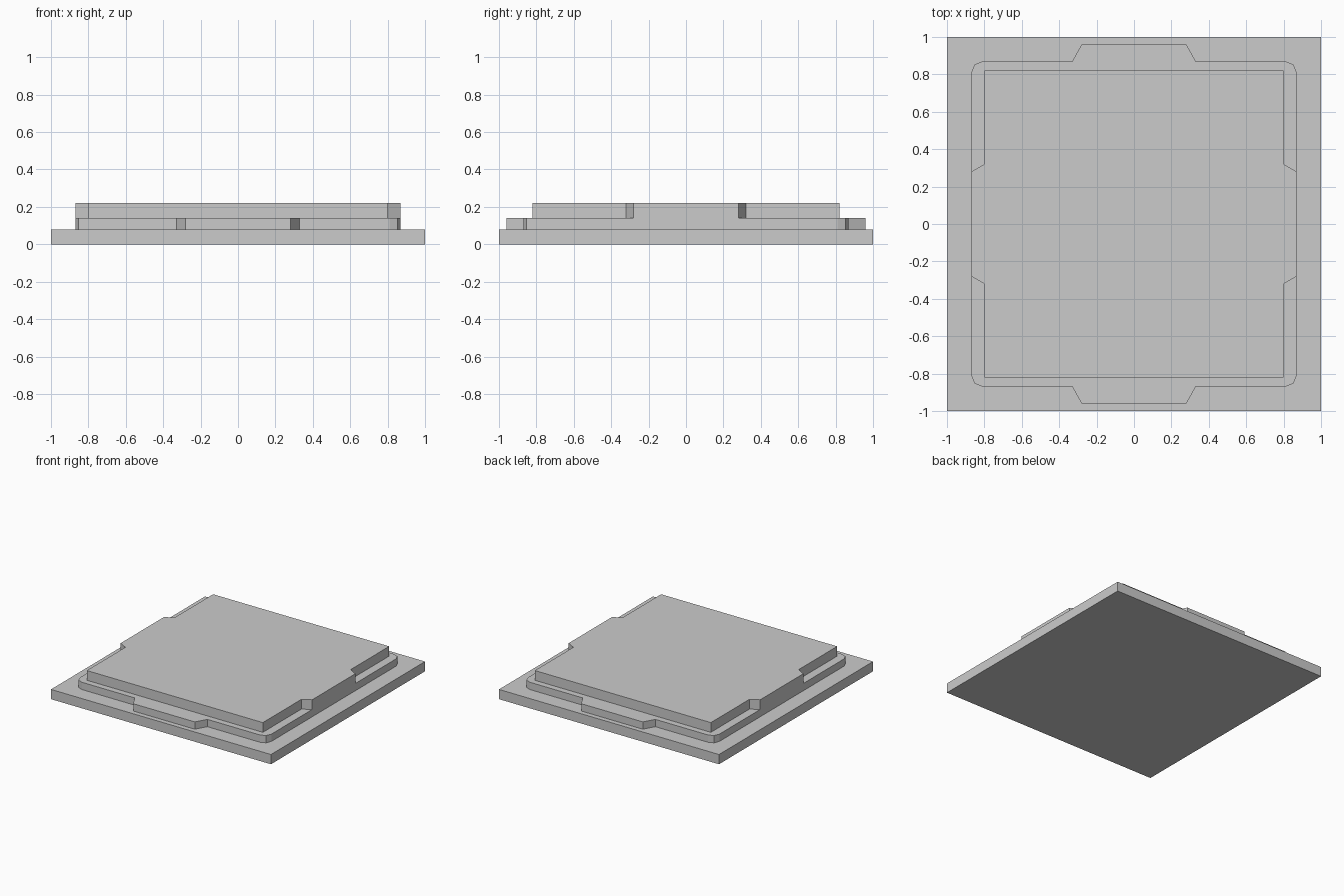
import bpy, bmesh, math

if "Cube" in bpy.data.objects:
    bpy.data.objects.remove(bpy.data.objects["Cube"])


def plate(name, outline, z0, z1):
    """Extrude a closed counter-clockwise outline from z0 up to z1."""
    bm = bmesh.new()
    face = bm.faces.new([bm.verts.new((x, y, z0)) for x, y in outline])
    top = bmesh.ops.extrude_face_region(bm, geom=[face], use_keep_orig=True)
    for v in top["geom"]:
        if isinstance(v, bmesh.types.BMVert):
            v.co.z = z1
    bmesh.ops.recalc_face_normals(bm, faces=bm.faces)
    mesh = bpy.data.meshes.new(name)
    bm.to_mesh(mesh)
    bm.free()
    obj = bpy.data.objects.new(name, mesh)
    bpy.context.collection.objects.link(obj)
    return obj


def mirror_quarter(q):
    """Mirror a +x+y quarter outline (ordered from +x to +y) to all four quadrants."""
    half = q + [(-x, y) for x, y in reversed(q)]
    return half + [(-x, -y) for x, y in half]


# Square base slab
plate("base_slab", [(-1, -1), (1, -1), (1, 1), (-1, 1)], 0, 0.08)

# Middle step: rounded corners and tapered tabs at front and back
side, r = 0.87, 0.06
corner = [(side - r + r * math.cos(a), side - r + r * math.sin(a))
          for a in (0, math.pi / 4, math.pi / 2)]
plate("middle_step", mirror_quarter(corner + [(0.33, side), (0.28, 0.96)]), 0.08, 0.14)

# Top panel: sharp corners and tapered tabs at left and right
plate("top_panel", mirror_quarter([(0.87, 0.28), (0.80, 0.32), (0.80, 0.82)]), 0.14, 0.22)
